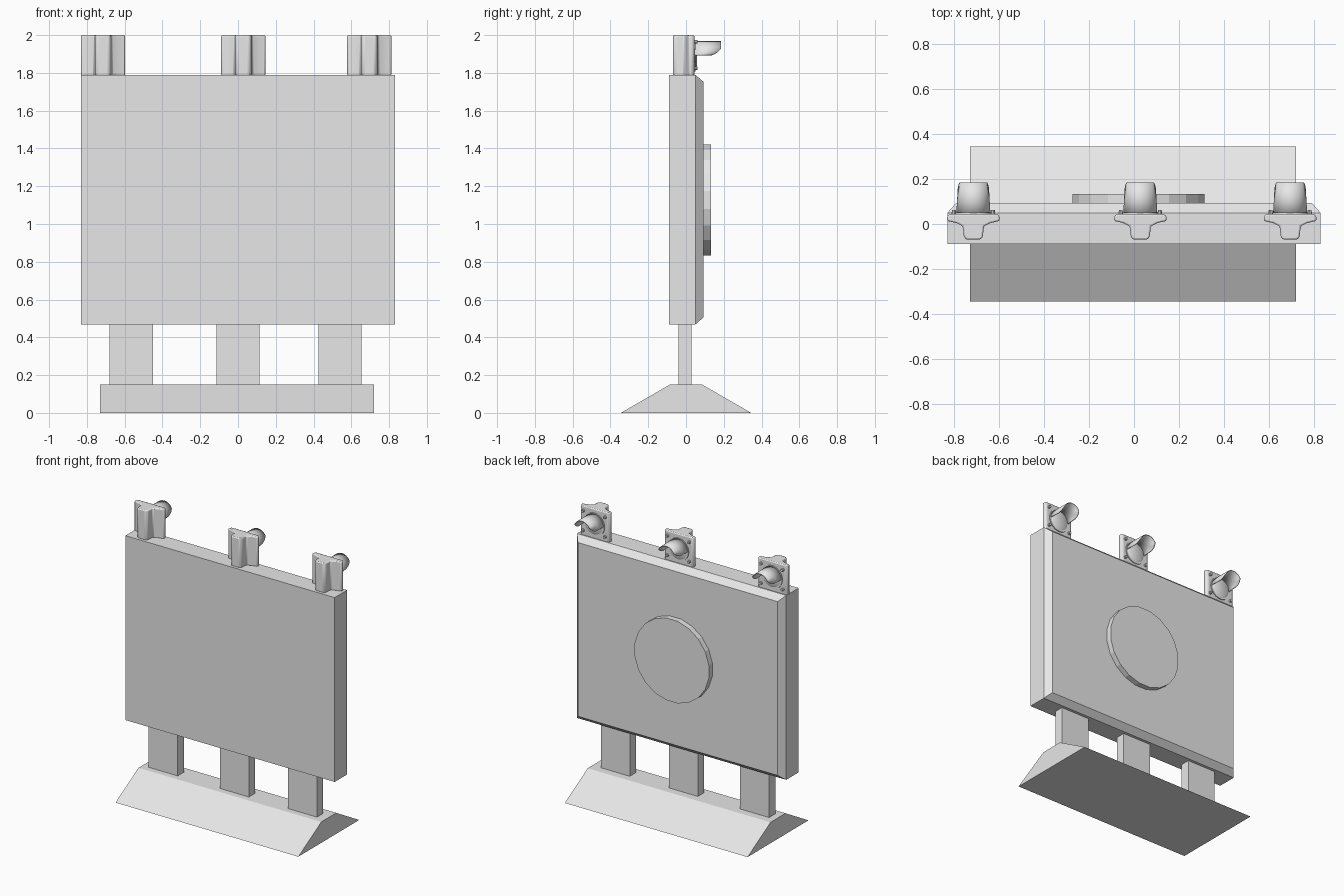
import bpy, bmesh, math

cube = bpy.data.objects.get("Cube")
if cube:
    bpy.data.objects.remove(cube, do_unlink=True)

grey = bpy.data.materials.new("plain_grey")
grey.use_nodes = True
grey.diffuse_color = (0.8, 0.8, 0.8, 1)
grey.node_tree.nodes["Principled BSDF"].inputs["Base Color"].default_value = (0.8, 0.8, 0.8, 1)


def make(name, bm):
    """Turn a bmesh into a grey object."""
    bmesh.ops.recalc_face_normals(bm, faces=bm.faces)
    mesh = bpy.data.meshes.new(name)
    bm.to_mesh(mesh)
    bm.free()
    mesh.materials.append(grey)
    obj = bpy.data.objects.new(name, mesh)
    bpy.context.collection.objects.link(obj)
    return obj


def smooth(obj, angle=35):
    bpy.ops.object.select_all(action='DESELECT')
    obj.select_set(True)
    bpy.context.view_layer.objects.active = obj
    bpy.ops.object.shade_smooth_by_angle(angle=math.radians(angle))


def prism(name, points, direction):
    """Extrude a flat outline along a direction."""
    bm = bmesh.new()
    face = bm.faces.new([bm.verts.new(p) for p in points])
    out = bmesh.ops.extrude_face_region(bm, geom=[face])
    verts = [v for v in out["geom"] if isinstance(v, bmesh.types.BMVert)]
    bmesh.ops.translate(bm, verts=verts, vec=direction)
    if not face.is_valid or face not in bm.faces[:]:
        bm.faces.new(bm.verts[:len(points)])
    return make(name, bm)


def box(name, x0, x1, y0, y1, z0, z1):
    return prism(name, [(x0, y0, z0), (x1, y0, z0), (x1, y1, z0), (x0, y1, z0)],
                 (0, 0, z1 - z0))


def disc(name, x, z, radius, y0, y1, sides, tip=1.0):
    """Cylinder along y, optionally tapered towards the back."""
    bm = bmesh.new()
    rings = []
    for y, r in ((y0, radius), (y1, radius * tip)):
        angles = [math.tau * (i + 0.5) / sides for i in range(sides)]
        rings.append([bm.verts.new((x + r * math.cos(a), y, z + r * math.sin(a)))
                      for a in angles])
        bm.faces.new(rings[-1])
    for i in range(sides):
        j = (i + 1) % sides
        bm.faces.new((rings[0][i], rings[0][j], rings[1][j], rings[1][i]))
    return make(name, bm)


# Sloped base
prism("base", [(-0.73, -0.345, 0), (-0.73, 0.345, 0), (-0.73, 0.085, 0.15),
               (-0.73, -0.085, 0.15)], (1.45, 0, 0))

# Three support posts
for side, x in (("right", -0.565), ("middle", 0), ("left", 0.54)):
    box("post_" + side, x - 0.115, x + 0.115, -0.04, 0.03, 0.15, 0.47)

# Panel with a chamfered back
bm = bmesh.new()
loops = []
for y, inset in ((-0.09, 0), (0.05, 0), (0.093, 0.038)):
    x, z0, z1 = 0.83 - inset, 0.468 + inset, 1.79 - inset
    loops.append([bm.verts.new(p) for p in
                  ((-x, y, z0), (x, y, z0), (x, y, z1), (-x, y, z1))])
for a, b in zip(loops, loops[1:]):
    for i in range(4):
        j = (i + 1) % 4
        bm.faces.new((a[i], a[j], b[j], b[i]))
bm.faces.new(loops[0])
bm.faces.new(loops[-1])
make("panel", bm)

# Round plate on the back of the panel
disc("back_disc", 0.02, 1.127, 0.298, 0.09, 0.133, 20)


def hood(name, cx, cz):
    """Half-round visor, open below, with the lower corners cut away."""
    bm = bmesh.new()
    r, steps = 0.074, 24
    rows = []
    for i in range(steps + 1):
        a = math.pi * i / steps
        reach = min(1, math.sin(a) / 0.5)
        length = 0.13 + 0.055 * reach ** 0.6
        rows.append([bm.verts.new((cx + r * math.cos(a) * (1 - 0.08 * t),
                                   0.04 + (length - 0.04) * t,
                                   cz + r * math.sin(a))) for t in (0, 0.5, 1)])
    for a, b in zip(rows, rows[1:]):
        for k in range(2):
            bm.faces.new((a[k], a[k + 1], b[k + 1], b[k]))
    obj = make(name, bm)
    mod = obj.modifiers.new("thickness", 'SOLIDIFY')
    mod.thickness = 0.005
    mod.offset = 0
    smooth(obj)


# Three lamp heads: ribbed housing, lens, visor and bolts
half = [(0.03, -0.07), (0.042, -0.058), (0.047, -0.01), (0.075, 0.004),
        (0.117, 0.014), (0.117, 0.034), (0.105, 0.045)]
for side, x in (("right", -0.715), ("middle", 0.028), ("left", 0.695)):
    outline = half + [(-px, py) for px, py in reversed(half)]
    body = prism("lamp_housing_" + side, [(x + px, py, 1.785) for px, py in outline],
                 (0, 0, 0.215))
    mod = body.modifiers.new("soft_edges", 'BEVEL')
    mod.width = 0.007
    mod.segments = 2
    smooth(body)
    smooth(disc("lens_rim_" + side, x, 1.89, 0.082, 0.04, 0.051, 32))
    smooth(disc("lens_" + side, x, 1.89, 0.07, 0.05, 0.057, 32, 0.85))
    hood("visor_" + side, x, 1.891)
    for sx in (-1, 1):
        for z in (1.825, 1.965):
            smooth(disc("bolt_" + side, x + sx * 0.087, z, 0.011, 0.04, 0.062, 10, 0.8))
